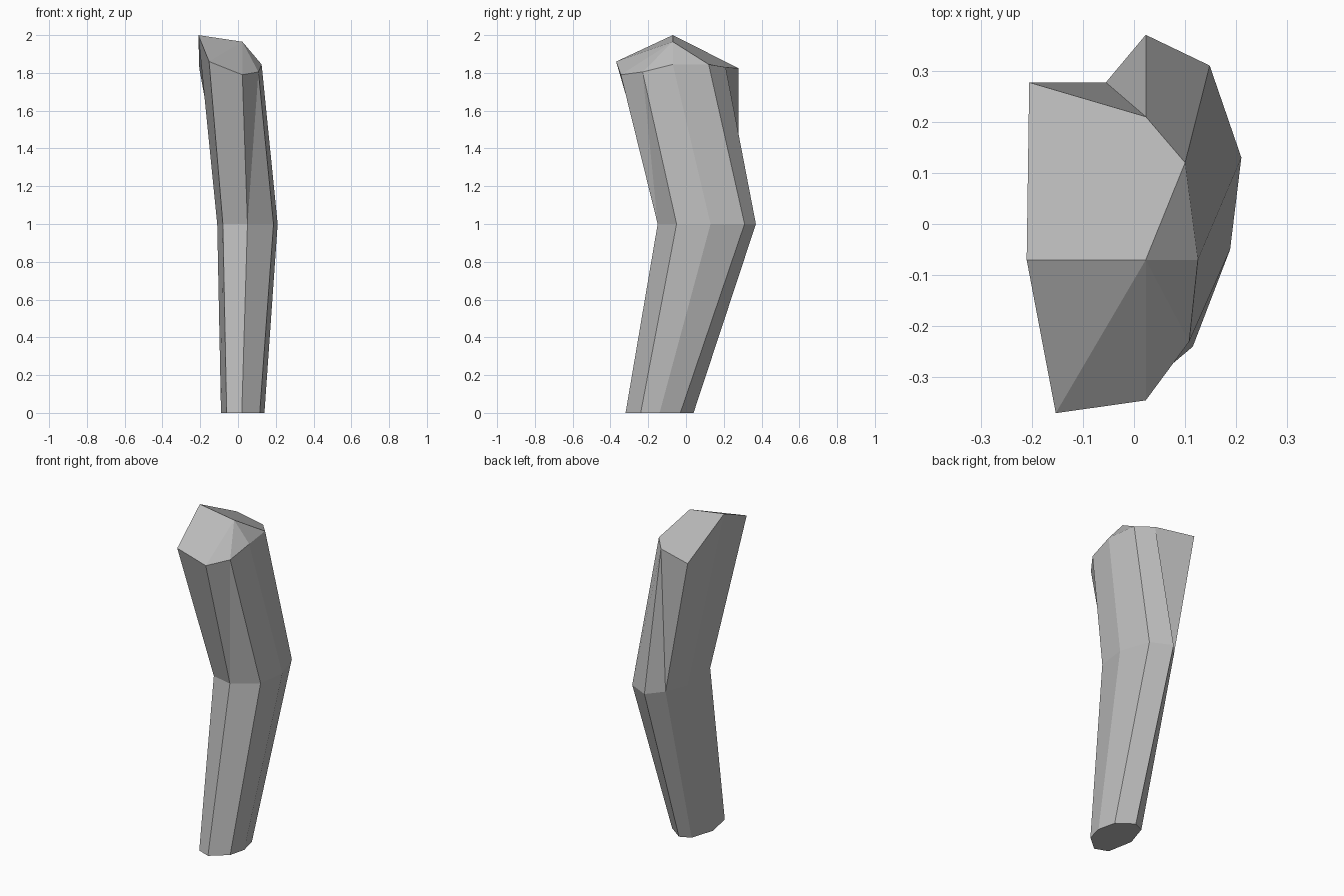
import bpy
import bmesh

cube = bpy.data.objects.get("Cube")
if cube:
    bpy.data.objects.remove(cube, do_unlink=True)

grey = bpy.data.materials.new("plain grey")
grey.use_nodes = True
colour = (0.5, 0.5, 0.5, 1)
grey.diffuse_color = colour
grey.node_tree.nodes["Principled BSDF"].inputs["Base Color"].default_value = colour

# Eight-sided cross-sections, counter-clockwise from the front right corner
foot = [(-.06, -.29), (.02, -.32), (.115, -.24), (.14, -.14),
        (.115, -.03), (.02, .04), (-.045, .01), (-.09, -.13)]
bend = [(-.08, -.12), (.05, -.15), (.188, -.05), (.21, .13),
        (.148, .31), (.023, .37), (-.055, .277), (-.11, .14)]
rim = [(-.153, -.37, 1.86), (.023, -.345, 1.79), (.108, -.23, 1.805),
       (.125, -.07, 1.845), (.10, .12, 1.845), (.023, .21, 1.83),
       (-.205, .277, 1.825), (-.21, -.07, 2.0)]

bm = bmesh.new()
low = [bm.verts.new((x, y, 0)) for x, y in foot]
mid = [bm.verts.new((x, y, 1)) for x, y in bend]
top = [bm.verts.new(p) for p in rim]
peak = bm.verts.new((.023, -.07, 1.965))

# Lower and upper shaft; two twisted upper panels are split along a ridge
for i in range(8):
    j = (i + 1) % 8
    bm.faces.new((low[i], low[j], mid[j], mid[i]))
    if i == 1:
        bm.faces.new((mid[i], top[j], top[i]))
        bm.faces.new((mid[i], mid[j], top[j]))
    elif i == 5:
        bm.faces.new((mid[i], mid[j], top[i]))
        bm.faces.new((mid[j], top[j], top[i]))
    else:
        bm.faces.new((mid[i], mid[j], top[j], top[i]))

# Flat underside, and a faceted top fanned around the peak
bm.faces.new(low[::-1])
for i in (7, 0, 1, 2, 3):
    bm.faces.new((top[i], top[(i + 1) % 8], peak))
bm.faces.new((peak, *top[4:8]))
bmesh.ops.recalc_face_normals(bm, faces=bm.faces)

mesh = bpy.data.meshes.new("bent_shaft")
bm.to_mesh(mesh)
bm.free()
mesh.materials.append(grey)
shaft = bpy.data.objects.new("bent_shaft", mesh)
bpy.context.collection.objects.link(shaft)
